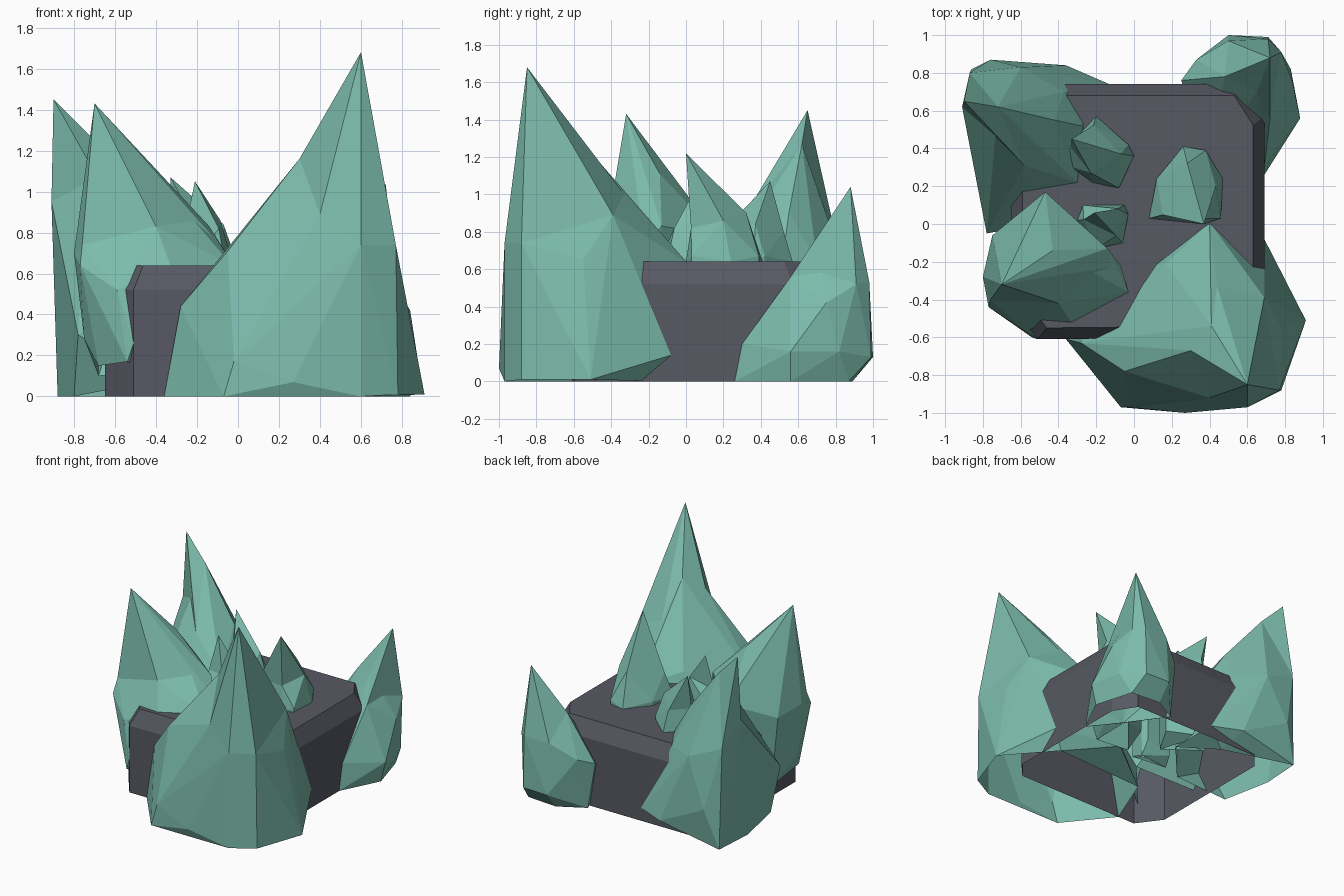
import bpy, bmesh
from mathutils import Vector


def material(name, rgb):
    m = bpy.data.materials.new(name)
    m.diffuse_color = (*rgb, 1)
    return m


GREEN = material("green_crystal", (0.2, 0.5, 0.41))
STONE = material("dark_stone", (0.095, 0.1, 0.125))


def finish(name, bm, mat):
    me = bpy.data.meshes.new(name)
    bm.to_mesh(me)
    bm.free()
    me.materials.append(mat)
    ob = bpy.data.objects.new(name, me)
    bpy.context.collection.objects.link(ob)
    return ob


def hull(pts, drop):
    """Convex hull of the points without the faces chosen by drop."""
    bm = bmesh.new()
    for p in pts:
        bm.verts.new(p)
    bmesh.ops.convex_hull(bm, input=bm.verts[:])
    bmesh.ops.recalc_face_normals(bm, faces=bm.faces[:])
    bm.normal_update()
    bmesh.ops.delete(bm, geom=[f for f in bm.faces if drop(f)], context='FACES')
    loose = [v for v in bm.verts if not v.link_faces]
    bmesh.ops.delete(bm, geom=loose, context='VERTS')
    return bm


def crystal(name, body, apex, shoulder):
    """Faceted body, open underneath, with a spire rising from its points above shoulder."""
    tip = Vector(apex)

    def hidden(f):
        under_spire = (all(v.co.z >= shoulder for v in f.verts)
                       and f.normal.dot(tip - f.verts[0].co) > 1e-5)
        underside = f.normal.z < -0.9 and f.calc_center_median().z < 0.4
        return under_spire or underside

    bm = hull(body, hidden)
    spire = hull([p for p in body if p[2] >= shoulder] + [apex],
                 lambda f: all((v.co - tip).length > 1e-4 for v in f.verts))
    me = bpy.data.meshes.new("spire")
    spire.to_mesh(me)
    spire.free()
    bm.from_mesh(me)
    bpy.data.meshes.remove(me)
    bmesh.ops.remove_doubles(bm, verts=bm.verts[:], dist=1e-4)
    return finish(name, bm, GREEN)


def small_crystal(name, outline, apex, mid_z, foot_z=0.12):
    """Outline where it leaves the block, a leaning upper ring and a narrower buried foot."""
    c = Vector((sum(p[0] for p in outline), sum(p[1] for p in outline))) / len(outline)
    tip = Vector(apex[:2])
    pts = []
    for i, p in enumerate(outline):
        p = Vector(p)
        pts.append((*p, 0.64 + 0.03 * (i % 2)))
        pts.append((*(c + (p - c) * 0.95), foot_z + 0.06 * (i % 3)))
        if i % 2 == 0:
            q = p.lerp(c.lerp(tip, 0.5), 0.28)
            pts.append((*q, mid_z + 0.04 * (i % 3)))
    return crystal(name, pts, apex, mid_z - 0.001)


# Stone block: chamfered outline, bevelled top rim, open underneath
outline = [(-0.65, -0.42), (-0.51, -0.61), (0.58, -0.6), (0.69, -0.48),
           (0.69, 0.57), (0.58, 0.74), (-0.55, 0.74), (-0.65, 0.62)]
bm = bmesh.new()
rings = []
for inset, z in ((0, 0), (0, 0.52), (0.06, 0.64)):
    sx, sy = 1 - inset / 0.67, 1 - inset / 0.675
    rings.append([bm.verts.new((0.02 + (x - 0.02) * sx, 0.065 + (y - 0.065) * sy, z))
                  for x, y in outline])
for a, b in zip(rings, rings[1:]):
    for i in range(8):
        j = (i + 1) % 8
        bm.faces.new((a[i], a[j], b[j], b[i]))
bm.faces.new(rings[-1])
finish("stone_block", bm, STONE)

# Tallest crystal, front right
crystal("front_right_crystal", [
    (0.91, -0.51, 0.01), (0.78, -0.88, 0.01), (0.6, -0.97, 0), (0.27, -1.0, 0.07),
    (-0.07, -0.97, 0), (-0.02, -0.97, 0.17), (-0.36, -0.61, 0), (-0.25, -0.25, 0.06),
    (0.15, 0.02, 0.14), (0.6, -0.13, 0), (0.69, -0.08, 0.14), (-0.28, -0.63, 0.44),
    (-0.05, -0.78, 0.71), (0.6, -0.97, 0.74), (0.77, -0.88, 0.74), (0.78, -0.55, 0.65),
    (0.4, -0.92, 0.89), (0.3, -0.67, 1.16), (0.41, -0.54, 1.26), (0.44, -0.33, 1.0),
    (0.69, -0.39, 0.89), (0.17, -0.21, 0.72), (0.4, 0.01, 0.63)], (0.6, -0.85, 1.68), 0.73)

# Broad crystal, back left
crystal("back_left_crystal", [
    (-0.88, 0.5, 0), (-0.8, 0.1, 0), (-0.86, 0.82, 0), (-0.76, 0.87, 0.3),
    (-0.36, 0.84, 0.1), (-0.3, 0.65, 0), (-0.78, -0.05, 0.3), (-0.91, 0.62, 0.95),
    (-0.87, 0.8, 0.78), (-0.6, 0.83, 0.66), (-0.13, 0.74, 0.1), (-0.15, 0.3, 0.12),
    (-0.4, 0.02, 0.08), (-0.28, 0.52, 0.68), (-0.37, 0.7, 0.64), (-0.3, 0.22, 0.64),
    (-0.55, 0.2, 0.68), (-0.58, 0.31, 0.88), (-0.72, 0.62, 1.27), (-0.42, 0.55, 0.9)],
    (-0.9, 0.65, 1.45), 0.77)

# Leaning crystal, front left, foot held above the ground
crystal("front_left_crystal", [
    (-0.68, -0.42, 0.15), (-0.54, -0.6, 0.17), (-0.51, -0.61, 0.26), (-0.46, -0.5, 0.13),
    (-0.68, -0.08, 0.1), (-0.15, -0.15, 0.15), (-0.75, -0.3, 0.28), (-0.8, -0.28, 0.7),
    (-0.77, -0.44, 0.64), (-0.59, -0.56, 0.52), (-0.33, -0.52, 0.64), (-0.03, -0.36, 0.64),
    (-0.07, -0.22, 0.72), (-0.14, -0.13, 0.83), (-0.4, -0.42, 0.83), (-0.47, 0.17, 0.78),
    (-0.43, -0.14, 1.11), (-0.75, -0.06, 0.66), (-0.76, -0.4, 0.74)],
    (-0.7, -0.32, 1.43), 0.65)

# Low crystal, back right
crystal("back_right_crystal", [
    (0.69, 0.26, 0), (0.4, 0.35, 0.1), (0.3, 0.78, 0), (0.5, 0.89, 0), (0.75, 0.87, 0),
    (0.84, 0.56, 0), (0.5, 1.0, 0.13), (0.71, 0.99, 0.13), (0.88, 0.56, 0.16),
    (0.83, 0.82, 0.16), (0.69, 0.3, 0.2), (0.5, 0.97, 0.52), (0.71, 0.98, 0.53),
    (0.78, 0.91, 0.52), (0.84, 0.75, 0.42), (0.72, 0.56, 0.56), (0.65, 0.7, 0.74),
    (0.33, 0.87, 0.4), (0.25, 0.76, 0.35), (0.48, 0.78, 0.7)], (0.72, 0.88, 1.04), 0.515)

# Small crystals growing out of the block top
small_crystal("top_right_crystal", [
    (0.08, 0.03), (0.12, 0.24), (0.26, 0.41), (0.38, 0.39), (0.47, 0.24),
    (0.46, 0.03), (0.37, 0.0)], (0.37, 0.0, 1.22), 0.82)
small_crystal("top_back_crystal", [
    (-0.36, 0.4), (-0.33, 0.3), (-0.22, 0.22), (-0.08, 0.19), (0.0, 0.36),
    (-0.03, 0.42), (-0.2, 0.57)], (-0.33, 0.45, 1.07), 0.8)
small_crystal("top_left_crystal", [
    (-0.3, 0.02), (-0.27, 0.1), (-0.05, 0.1), (-0.03, 0.05), (-0.06, -0.1),
    (-0.2, -0.13)], (-0.21, 0.06, 1.05), 0.78)
